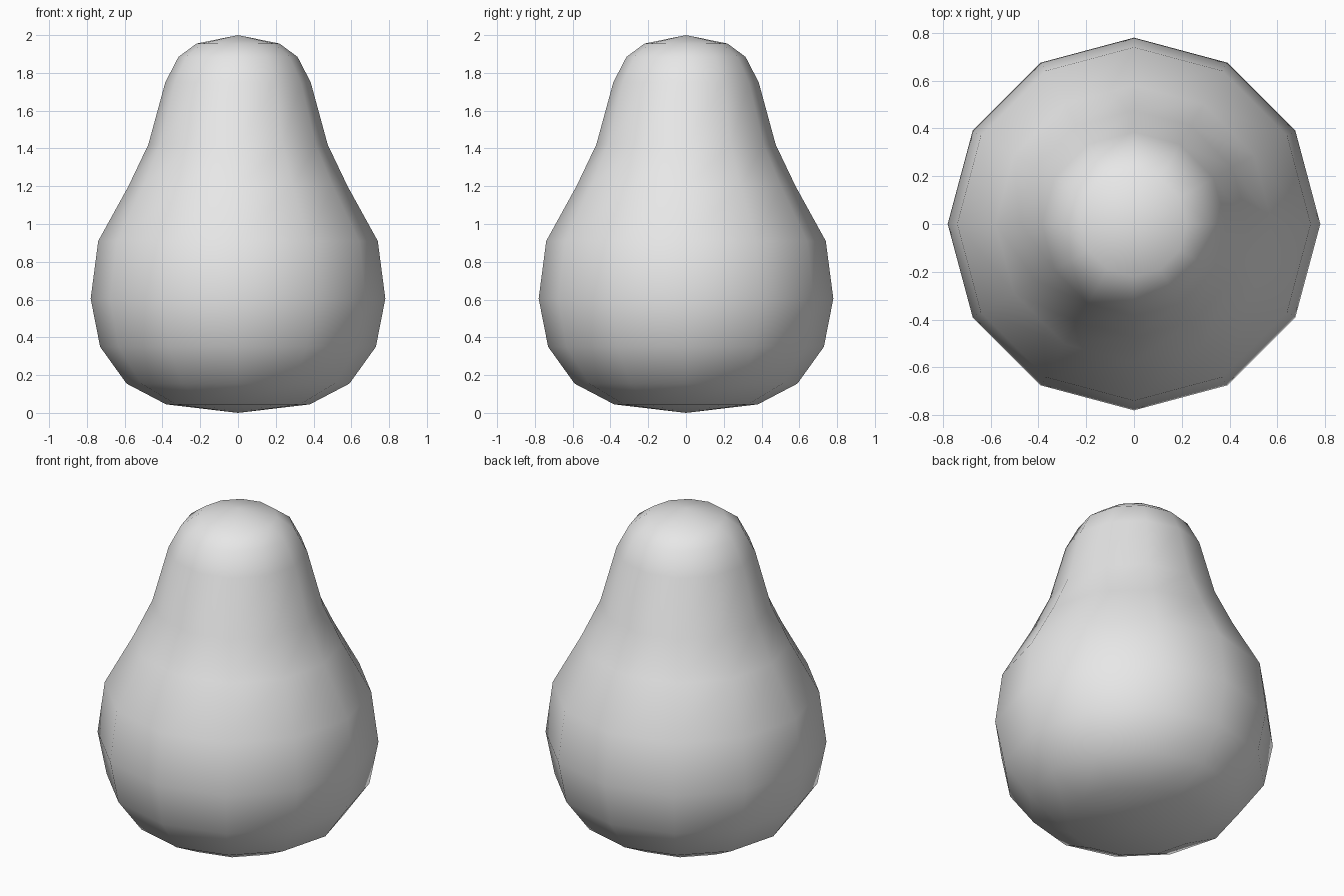
import bpy
import bmesh
import math

cube = bpy.data.objects.get("Cube")
if cube:
    bpy.data.objects.remove(cube, do_unlink=True)

SIDES = 12

# Single plain grey skin
grey = bpy.data.materials.new("light_grey")
grey.use_nodes = True
colour = (0.8, 0.8, 0.8, 1.0)
grey.diffuse_color = colour
grey.node_tree.nodes["Principled BSDF"].inputs["Base Color"].default_value = colour

# Pear outline as (radius, height), from the base pole to the top pole
outline = [
    (0, 0), (0.38, 0.045), (0.59, 0.155), (0.73, 0.35), (0.78, 0.605),
    (0.74, 0.91), (0.58, 1.20), (0.475, 1.42), (0.385, 1.75),
    (0.315, 1.885), (0.22, 1.955), (0, 2),
]

# Pear body: the outline turned around the vertical axis
bm = bmesh.new()
verts = [bm.verts.new((r, 0, z)) for r, z in outline]
edges = [bm.edges.new(pair) for pair in zip(verts, verts[1:])]
bmesh.ops.spin(bm, geom=verts + edges, cent=(0, 0, 0), axis=(0, 0, 1),
               angle=math.tau, steps=SIDES, use_merge=False)
bmesh.ops.remove_doubles(bm, verts=bm.verts, dist=0.001)
bmesh.ops.recalc_face_normals(bm, faces=bm.faces)
for face in bm.faces:
    face.smooth = True

mesh = bpy.data.meshes.new("pear_body")
bm.to_mesh(mesh)
bm.free()
mesh.materials.append(grey)
pear = bpy.data.objects.new("pear_body", mesh)
bpy.context.collection.objects.link(pear)
